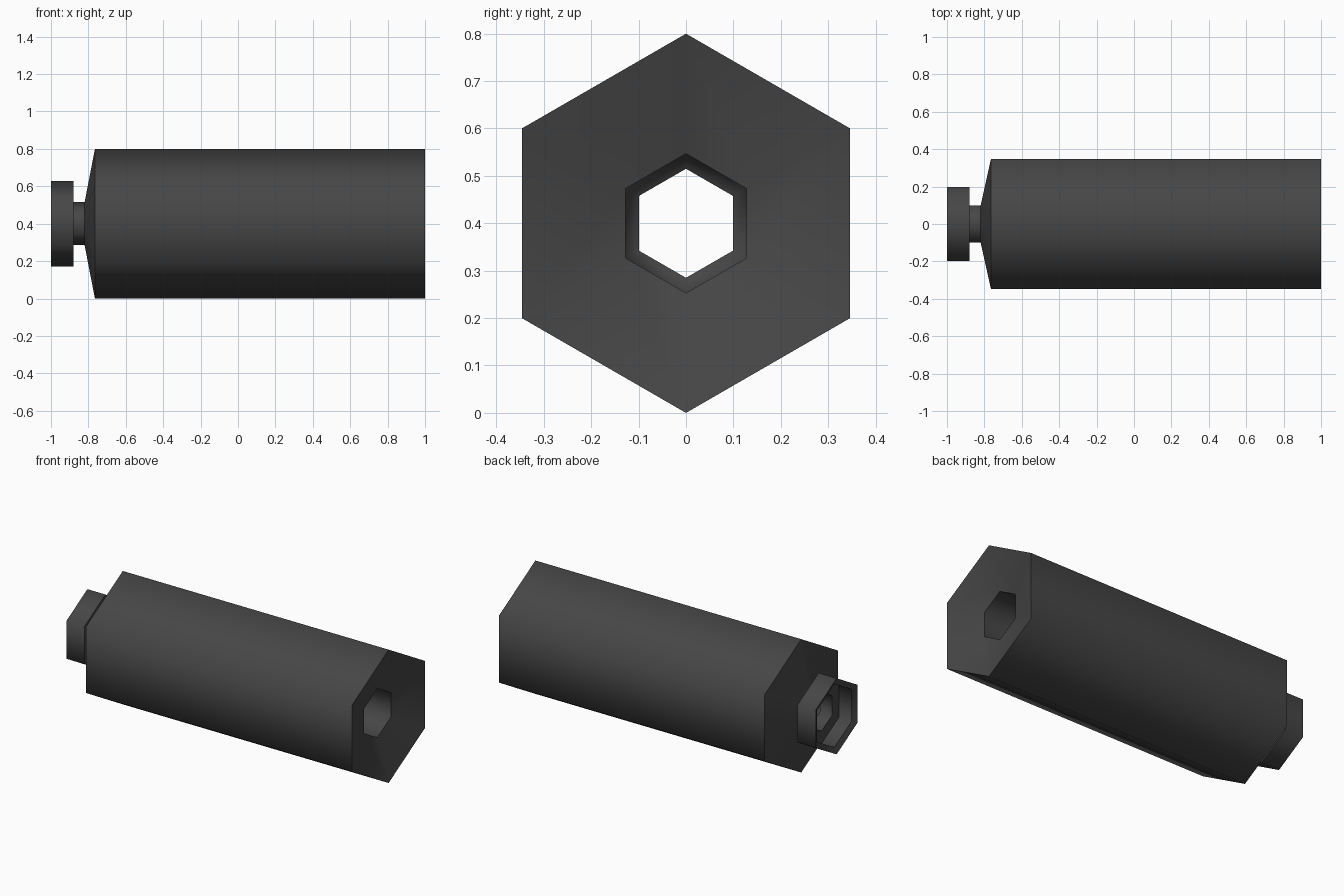
import bpy, bmesh, math

if "Cube" in bpy.data.objects:
    bpy.data.objects.remove(bpy.data.objects["Cube"])

AXIS_Z = 0.4
SIDES = 6

metal = bpy.data.materials.new("dark_grey_metal")
metal.diffuse_color = (0.062, 0.062, 0.062, 1)
metal.use_nodes = True
metal.node_tree.nodes["Principled BSDF"].inputs["Base Color"].default_value = metal.diffuse_color


def lathe(name, profile, closed=True):
    """Turn an (x, radius) profile into a six-sided part around the long axis."""
    bm = bmesh.new()
    rings = []
    for x, r in profile:
        ring = []
        for i in range(SIDES):
            a = math.radians(90) + 2 * math.pi * i / SIDES
            ring.append(bm.verts.new((x, r * math.cos(a), AXIS_Z + r * math.sin(a))))
        rings.append(ring)
    count = len(rings) if closed else len(rings) - 1
    for k in range(count):
        a, b = rings[k], rings[(k + 1) % len(rings)]
        for i in range(SIDES):
            j = (i + 1) % SIDES
            bm.faces.new((a[i], a[j], b[j], b[i]))
    bmesh.ops.recalc_face_normals(bm, faces=bm.faces[:])
    mesh = bpy.data.meshes.new(name)
    bm.to_mesh(mesh)
    bm.free()
    mesh.materials.append(metal)
    ob = bpy.data.objects.new(name, mesh)
    bpy.context.collection.objects.link(ob)
    # hexagon sides blend smoothly, end edges stay sharp
    bpy.ops.object.select_all(action='DESELECT')
    ob.select_set(True)
    bpy.context.view_layer.objects.active = ob
    bpy.ops.object.shade_smooth_by_angle(angle=math.radians(65))
    return ob


# main tube: tapered rear, dished front, bore through the middle
lathe("tube_body", [(1.0, 0.4), (-0.765, 0.4), (-0.82, 0.115),
                    (-0.80, 0.147), (0.925, 0.147)])

# thin neck between tube and collar
lathe("neck", [(-0.82, 0.115), (-0.88, 0.115)], closed=False)

# hollow rear collar
lathe("rear_collar", [(-0.88, 0.115), (-0.88, 0.228), (-1.0, 0.228),
                      (-0.985, 0.19), (-0.90, 0.19), (-0.90, 0.115)])
